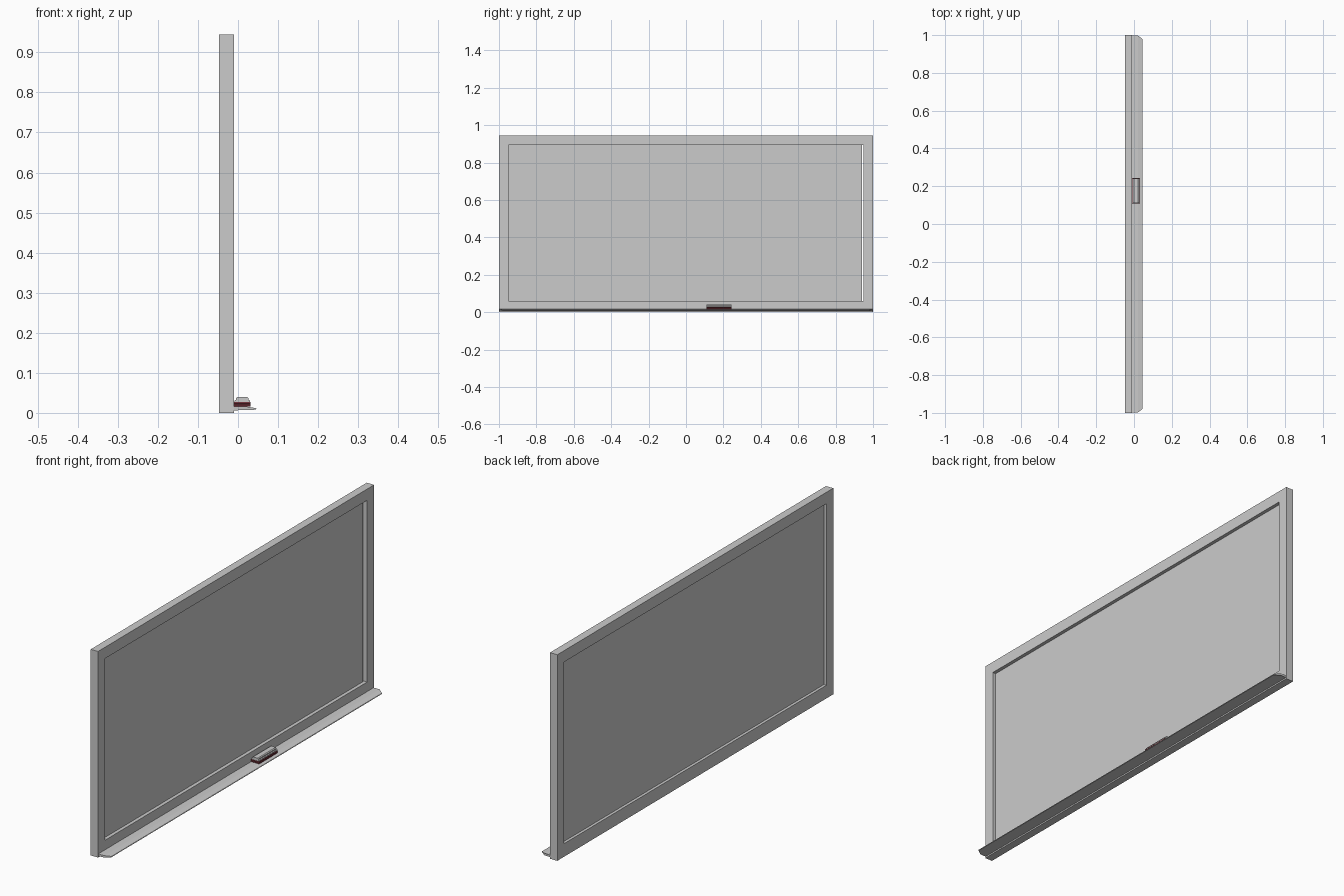
import bpy, bmesh

if "Cube" in bpy.data.objects:
    bpy.data.objects.remove(bpy.data.objects["Cube"])


def make(name, build, mat=None):
    bm = bmesh.new()
    build(bm)
    bmesh.ops.recalc_face_normals(bm, faces=bm.faces)
    mesh = bpy.data.meshes.new(name)
    bm.to_mesh(mesh)
    bm.free()
    ob = bpy.data.objects.new(name, mesh)
    bpy.context.collection.objects.link(ob)
    if mat:
        mesh.materials.append(mat)
    return ob


def extrude(bm, pts, vec):
    face = bm.faces.new([bm.verts.new(p) for p in pts])
    new = bmesh.ops.extrude_face_region(bm, geom=[face])
    bmesh.ops.translate(bm, vec=vec, verts=[v for v in new["geom"] if isinstance(v, bmesh.types.BMVert)])


def box(name, x0, x1, y0, y1, z0, z1, mat=None, bevel=0.0, segments=2):
    ob = make(name, lambda bm: extrude(
        bm, [(x0, y0, z0), (x1, y0, z0), (x1, y1, z0), (x0, y1, z0)], (0, 0, z1 - z0)), mat)
    if bevel:
        mod = ob.modifiers.new("rounding", "BEVEL")
        mod.width, mod.segments = bevel, segments
    return ob


# Picture-frame border around the board
X0, X1, H = -0.047, -0.010, 0.945


def frame(bm):
    outer = [(-1, 0), (1, 0), (1, H), (-1, H)]
    inner = [(-0.95, 0.06), (0.95, 0.06), (0.95, 0.893), (-0.95, 0.893)]
    rings = [[bm.verts.new((x, y, z)) for y, z in loop]
             for loop, x in ((outer, X0), (outer, X1), (inner, X1), (inner, X0))]
    for k in range(4):
        a, b = rings[k], rings[(k + 1) % 4]
        for i in range(4):
            j = (i + 1) % 4
            bm.faces.new((a[i], a[j], b[j], b[i]))


make("board_frame", frame)

# Writing panel, leaving a narrow gap on one side
box("writing_panel", -0.034, -0.026, -0.952, 0.942, 0.058, 0.895)

# Tray: tapered cross-section with clipped outer corners
TRAY = [(-0.027, 0.006), (0.020, 0.007), (0.044, 0.008),
        (0.046, 0.010), (0.044, 0.012), (0.020, 0.016), (-0.027, 0.016)]


def tray(bm):
    def half_length(x):
        return 0.998 - max(0, x - 0.030) * 1.3
    ends = [[bm.verts.new((x, s * half_length(x), z)) for x, z in TRAY] for s in (-1, 1)]
    for e in ends:
        bm.faces.new(e)
    for i in range(len(TRAY)):
        j = (i + 1) % len(TRAY)
        bm.faces.new((ends[0][i], ends[0][j], ends[1][j], ends[1][i]))


make("chalk_tray", tray)

# Eraser: stacked felt layers under a rounded grip
felt = bpy.data.materials.new("felt")
felt.diffuse_color = (0.16, 0.03, 0.04, 1)
felt.use_nodes = True
felt.node_tree.nodes["Principled BSDF"].inputs["Base Color"].default_value = felt.diffuse_color
Y0, Y1 = 0.109, 0.243
for i in range(3):
    z = 0.0155 + i * 0.004
    box(f"eraser_felt_{i + 1}", -0.010, 0.031, Y0, Y1, z, z + 0.004, felt, 0.001)
GRIP = [(-0.009, 0.027), (0.030, 0.027), (0.030, 0.031), (0.026, 0.033), (0.026, 0.037),
        (0.022, 0.040), (-0.001, 0.040), (-0.005, 0.037), (-0.005, 0.033), (-0.009, 0.031)]
make("eraser_grip", lambda bm: extrude(
    bm, [(x, Y0 + 0.001, z) for x, z in GRIP], (0, Y1 - Y0 - 0.002, 0)))
